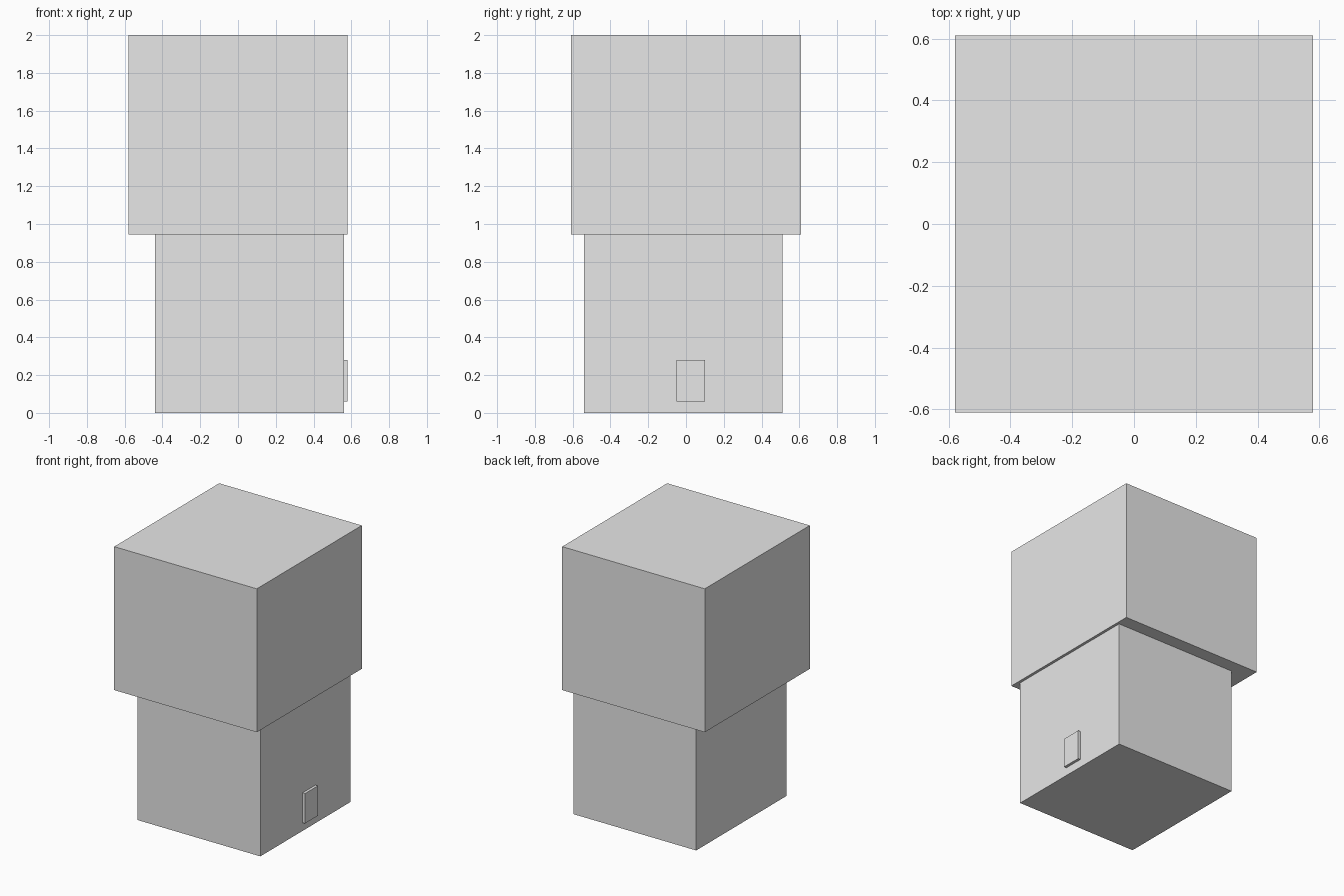
import bpy

cube = bpy.data.objects.get("Cube")
if cube:
    bpy.data.objects.remove(cube, do_unlink=True)

# Single plain grey
grey = bpy.data.materials.new("light_grey")
grey.use_nodes = True
colour = (0.8, 0.8, 0.8, 1)
grey.diffuse_color = colour
grey.node_tree.nodes["Principled BSDF"].inputs["Base Color"].default_value = colour


def box(name, low, high):
    """Add a sharp-edged box between two opposite corners."""
    centre = [(a + b) / 2 for a, b in zip(low, high)]
    bpy.ops.mesh.primitive_cube_add(size=1, location=centre)
    obj = bpy.context.object
    obj.name = name
    obj.scale = [b - a for a, b in zip(low, high)]
    bpy.ops.object.transform_apply(location=False, rotation=False, scale=True)
    obj.data.materials.append(grey)
    return obj


# Lower block, set slightly off centre under the upper one
box("lower_block", (-0.44, -0.54, 0), (0.56, 0.51, 0.945))

# Larger overhanging block
box("upper_block", (-0.58, -0.61, 0.945), (0.58, 0.61, 2))

# Small raised panel on the +x side
box("side_panel", (0.56, -0.05, 0.06), (0.58, 0.10, 0.28))
